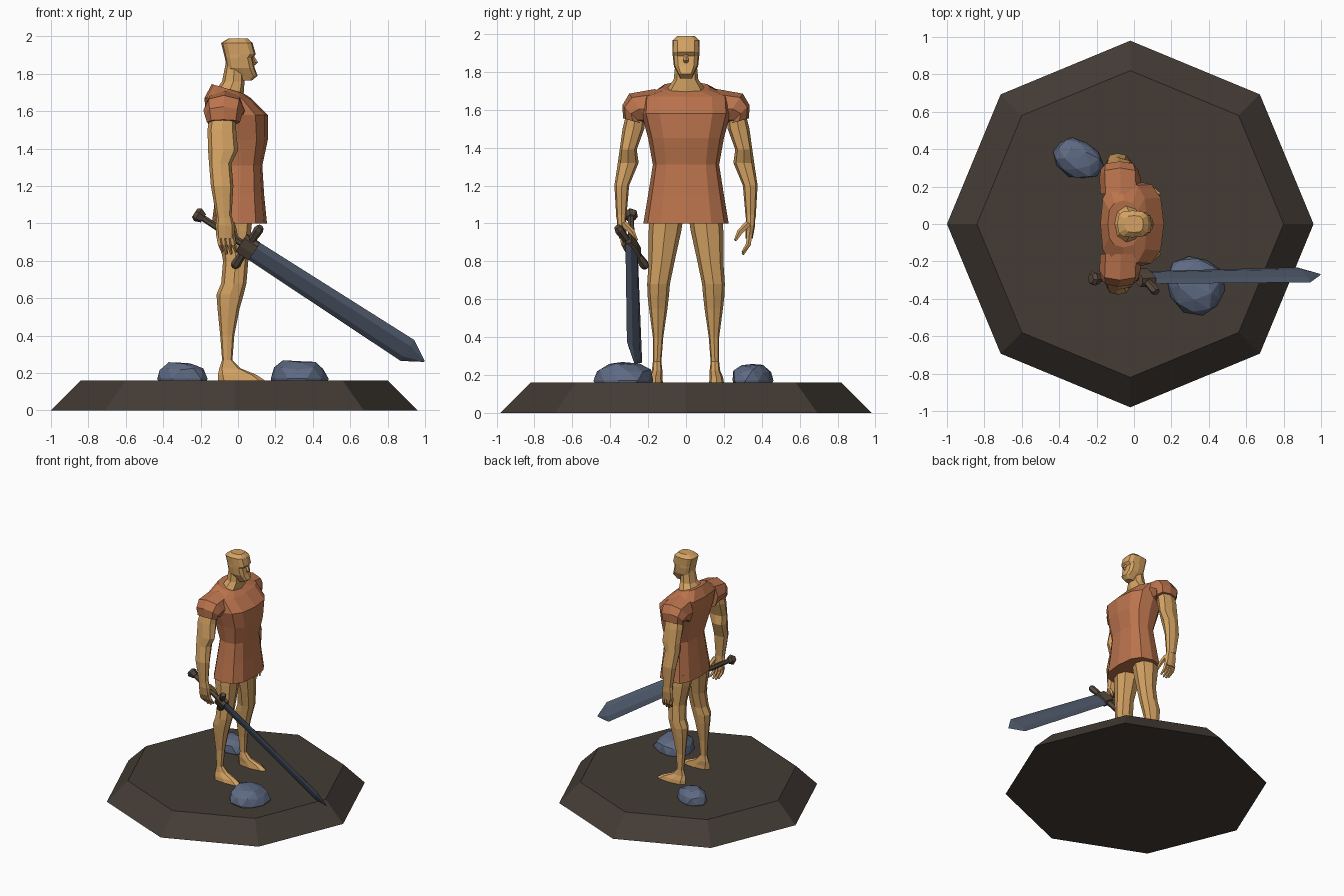
import bpy, bmesh, math, random
from mathutils import Vector as V, Matrix

if "Cube" in bpy.data.objects:
    bpy.data.objects.remove(bpy.data.objects["Cube"])


def material(name, *rgb):
    m = bpy.data.materials.new(name)
    m.use_nodes = True
    m.diffuse_color = (*rgb, 1)
    m.node_tree.nodes["Principled BSDF"].inputs["Base Color"].default_value = (*rgb, 1)
    return m


SKIN = material("skin", .66, .365, .125)
CLOTH = material("tunic rust", .5, .175, .075)
EARTH = material("dark earth", .058, .045, .036)
STONE = material("blue stone", .114, .147, .23)
STEEL = material("dark steel", .085, .11, .16)
HILT = material("hilt brown", .1, .07, .048)


def finish(name, bm, mat):
    bmesh.ops.recalc_face_normals(bm, faces=bm.faces)
    mesh = bpy.data.meshes.new(name)
    bm.to_mesh(mesh)
    bm.free()
    mesh.materials.append(mat)
    obj = bpy.data.objects.new(name, mesh)
    bpy.context.collection.objects.link(obj)
    return obj


def ring(c, u, v, n=8, e=1.0):
    """Superellipse loop around c, spanned by half axes u and v."""
    def power(t):
        return math.copysign(abs(t) ** e, t) if abs(t) > 1e-6 else 0
    angles = [math.tau * i / n for i in range(n)]
    return [V(c) + V(u) * power(math.cos(a)) + V(v) * power(math.sin(a)) for a in angles]


def bridge(name, rings, mat):
    """Skin a list of equal loops and cap both ends."""
    bm = bmesh.new()
    loops = [[bm.verts.new(p) for p in r] for r in rings]
    n = len(loops[0])
    for a, b in zip(loops, loops[1:]):
        for i in range(n):
            j = (i + 1) % n
            bm.faces.new((a[i], a[j], b[j], b[i]))
    bm.faces.new(loops[0])
    bm.faces.new(loops[-1])
    return finish(name, bm, mat)


def stack(name, rows, mat, side=1, n=8, e=.85, tilt=0):
    """Loft of level rows: height, back, front, inner y, outer y."""
    rings = []
    for k, (z, x0, x1, y0, y1) in enumerate(rows):
        drop = tilt if k == len(rows) - 1 else 0
        rings.append(ring(((x0 + x1) / 2, side * (y0 + y1) / 2, z),
                          ((x1 - x0) / 2, 0, drop), (0, (y1 - y0) / 2, 0), n, e))
    return bridge(name, rings, mat)


def centred(rows):
    return [(z, b, f, -w, w) for z, b, f, w in rows]


def rod(name, points, radii, mat, n=6):
    """Tapered rod through a few points."""
    pts = [V(p) for p in points]
    d = (pts[-1] - pts[0]).normalized()
    u = d.cross(V((0, 1, .2))).normalized()
    w = d.cross(u)
    return bridge(name, [ring(p, u * r, w * r, n) for p, r in zip(pts, radii)], mat)


# Plinth
bridge("plinth", [ring((-.02, 0, z), (r, 0, 0), (0, r, 0)) for z, r in ((0, .98), (.16, .82))], EARTH)

# Rocks
random.seed(4)


def rock(name, centre, size, turn):
    bm = bmesh.new()
    bmesh.ops.create_icosphere(bm, subdivisions=2, radius=1)
    for v in bm.verts:
        v.co *= random.uniform(.9, 1.06)
        v.co.z = min(v.co.z, .85 - .2 * v.co.x)
    bmesh.ops.dissolve_limit(bm, angle_limit=.15, verts=bm.verts, edges=bm.edges)
    bmesh.ops.transform(bm, verts=bm.verts, matrix=Matrix.Translation(centre)
                        @ Matrix.Rotation(turn, 4, 'Z') @ Matrix.Diagonal((*size, 1)))
    bmesh.ops.bisect_plane(bm, geom=bm.verts[:] + bm.edges[:] + bm.faces[:],
                           plane_co=(0, 0, .15), plane_no=(0, 0, -1), clear_outer=True)
    finish(name, bm, STONE)


rock("small_rock", (-.3, .35, .17), (.14, .105, .1), -.5)
rock("large_rock", (.33, -.325, .17), (.155, .175, .11), .8)

# Tunic body
stack("tunic", centred([
    (1.0, -.14, .155, .225), (1.15, -.12, .14, .2), (1.31, -.1, .13, .175),
    (1.45, -.14, .16, .2), (1.58, -.17, .16, .235), (1.67, -.18, .07, .23),
    (1.72, -.14, .03, .125)]), CLOTH, n=12, e=.75, tilt=-.025)

# Neck and head
stack("neck", centred([(1.69, -.135, .03, .115), (1.76, -.085, .035, .065),
                       (1.86, -.065, .03, .055)]), SKIN)
stack("head", centred([
    (1.765, .0, .075, .03), (1.79, -.03, .105, .042), (1.83, -.06, .09, .064),
    (1.885, -.07, .078, .07), (1.905, -.075, .095, .07), (1.965, -.09, .078, .072),
    (1.99, -.05, .05, .045)]), SKIN, n=12, e=.65)
rod("nose", [(.075, 0, 1.9), (.093, 0, 1.86), (.08, 0, 1.845)], (.008, .014, .01), SKIN, 4)

for s, label in ((1, "left"), (-1, "right")):
    # Sleeve
    sleeve = [((-.07, .16, 1.6), .11, 0, .11), ((-.075, .245, 1.605), .11, .055, .08),
              ((-.078, .29, 1.58), .1, .045, .045), ((-.078, .28, 1.54), .088, .053, .015)]
    bridge(label + "_sleeve", [ring((x, s * y, z), (r, 0, 0), (0, s * dy, dz), 8, .85)
                               for (x, y, z), r, dy, dz in sleeve], CLOTH)
    # Arm
    stack(label + "_arm", [
        (1.6, -.15, -.01, .21, .31), (1.5, -.163, -.01, .22, .335), (1.39, -.16, .0, .26, .35),
        (1.32, -.155, -.035, .25, .36), (1.2, -.145, -.025, .3, .378),
        (1.03, -.115, -.035, .315, .368)], SKIN, s)
    # Hand with four fingers and a thumb
    stack(label + "_palm", [
        (1.05, -.11, -.035, .317, .366), (.99, -.12, -.02, .315, .365),
        (.92, -.115, -.02, .315, .352)], SKIN, s)
    for i in range(4):
        x = -.104 + .024 * i
        low = .83 + .012 * abs(i - 1.5)
        rod(f"{label}_finger_{i + 1}", [(x, s * .335, .94), (x + .008, s * .33, .89),
                                        (x + .02, s * .3, low)], (.015, .014, .007), SKIN, 5)
    rod(label + "_thumb", [(-.035, s * .33, 1.0), (-.02, s * .285, .955),
                           (-.01, s * .26, .91)], (.018, .016, .008), SKIN, 5)
    # Leg and foot
    stack(label + "_leg", [
        (1.06, -.12, .08, .01, .19), (.96, -.11, .07, .025, .197), (.8, -.08, .055, .06, .197),
        (.68, -.09, .045, .085, .205), (.62, -.115, .03, .09, .203), (.55, -.11, .01, .098, .195),
        (.4, -.095, -.02, .12, .175), (.27, -.085, -.03, .13, .175),
        (.225, -.1, .015, .125, .18), (.19, -.108, .1, .125, .195),
        (.16, -.107, .145, .122, .2)], SKIN, s)

# Sword, rolled about its own length
hub = V((.05, -.287, .875))
d = (V((1.0, -.27, .26)) - hub).normalized()
w = V((.51, -.51, .68))
w = (w - d * w.dot(d)).normalized()
t = d.cross(w)
bridge("blade", [ring(hub + d * a, w * b, t * c, 6) for a, b, c in
                 ((0, .064, .016), (1.02, .078, .013), (1.127, .004, .003))], STEEL)
rod("grip", [hub - d * .3, hub], (.017, .02), HILT)
rod("pommel", [hub - d * .335, hub - d * .315, hub - d * .28], (.028, .04, .026), HILT)
rod("crossguard", [hub - w * .15, hub - w * .13, hub, hub + w * .13, hub + w * .15],
    (.018, .026, .018, .026, .018), HILT)
bridge("guard_block", [ring(hub + d * a, w * .06, t * .032, 8, .5) for a in (-.04, .045)], HILT)
